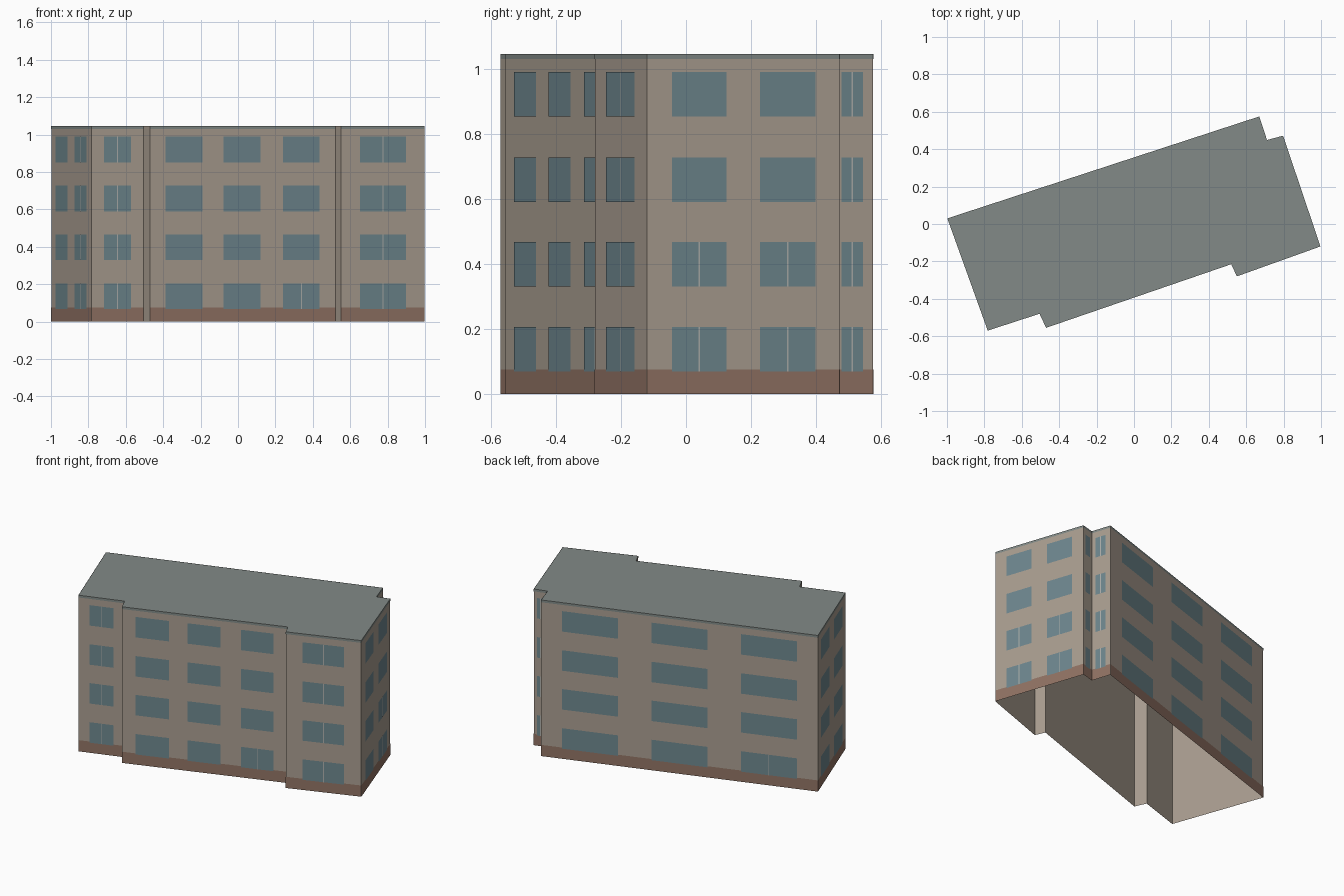
import bpy, bmesh
from mathutils import Vector

if "Cube" in bpy.data.objects:
    bpy.data.objects.remove(bpy.data.objects["Cube"])

TOP = 1.045
# Counter-clockwise footprint
PLAN = [Vector(p) for p in [(-.998, .03), (-.782, -.57), (-.505, -.48), (-.47, -.555),
                            (.52, -.215), (.55, -.28), (.997, -.12), (.797, .472),
                            (.711, .449), (.67, .575)]]
# Window rows (bottom, top)
ROWS = [(.068, .205), (.33, .467), (.59, .727), (.852, .989)]
ALL = (0, 1, 2, 3)
# Per wall: (start, end, rows having a mullion), fractions along the wall
WINDOWS = {
    0: [(.11, .405, ()), (.58, .875, ALL)],
    1: [(.235, .758, ALL)],
    3: [(.082, .282, ()), (.395, .595, ()), (.717, .915, (0,))],
    5: [(.225, .775, ALL)],
    6: [(.128, .413, (0, 1)), (.587, .873, (0, 1))],
    7: [(.24, .76, ALL)],
    8: [(.22, .755, ALL)],
    9: [(.075, .277, ()), (.399, .602, ()), (.722, .924, (0,))],
}


def material(name, rgb):
    m = bpy.data.materials.new(name)
    m.diffuse_color = (*rgb, 1)
    m.use_nodes = True
    m.node_tree.nodes["Principled BSDF"].inputs["Base Color"].default_value = m.diffuse_color
    return m


def finish(bm, name, *mats):
    me = bpy.data.meshes.new(name)
    bm.to_mesh(me)
    bm.free()
    for m in mats:
        me.materials.append(m)
    ob = bpy.data.objects.new(name, me)
    bpy.context.collection.objects.link(ob)
    return ob


def quad(bm, wall, u0, u1, z0, z1, off):
    """Upright panel on a wall, pushed outward by off."""
    a, b = PLAN[wall], PLAN[(wall + 1) % len(PLAN)]
    d = b - a
    n = Vector((d.y, -d.x)).normalized() * off
    p, q = a + d * u0 + n, a + d * u1 + n
    return bm.faces.new([bm.verts.new((v.x, v.y, z)) for v, z in
                         ((p, z0), (q, z0), (q, z1), (p, z1))])


wall_m = material("wall", (.40, .34, .28))
glass_m = material("glass", (.156, .242, .271))
base_m = material("plinth", (.283, .171, .127))
roof_m = material("roof", (.223, .254, .242))
frame_m = material("frame", (.42, .43, .41))

# Wall shell, open at the bottom, with a flat roof
bm = bmesh.new()
low = [bm.verts.new((p.x, p.y, 0)) for p in PLAN]
high = [bm.verts.new((p.x, p.y, TOP)) for p in PLAN]
for i in range(len(PLAN)):
    j = (i + 1) % len(PLAN)
    bm.faces.new((low[i], low[j], high[j], high[i]))
bm.faces.new(high).material_index = 1
finish(bm, "walls_and_roof", wall_m, roof_m)

# Plinth and eaves bands on the facade walls
plinth, eaves = bmesh.new(), bmesh.new()
for w in WINDOWS:
    quad(plinth, w, 0, 1, 0, .075, .001)
    quad(eaves, w, 0, 1, 1.03, TOP, .001)
finish(plinth, "plinth", base_m)
finish(eaves, "eaves_band", roof_m)

# Window panes and central mullions
panes, mullions = bmesh.new(), bmesh.new()
for w, columns in WINDOWS.items():
    length = (PLAN[(w + 1) % len(PLAN)] - PLAN[w]).length
    half = .0025 / length
    for u0, u1, split in columns:
        mid = (u0 + u1) / 2
        for r, (z0, z1) in enumerate(ROWS):
            quad(panes, w, u0, u1, z0, z1, .002)
            if r in split:
                quad(mullions, w, mid - half, mid + half, z0, z1, .003)
finish(panes, "window_panes", glass_m)
finish(mullions, "window_mullions", frame_m)
